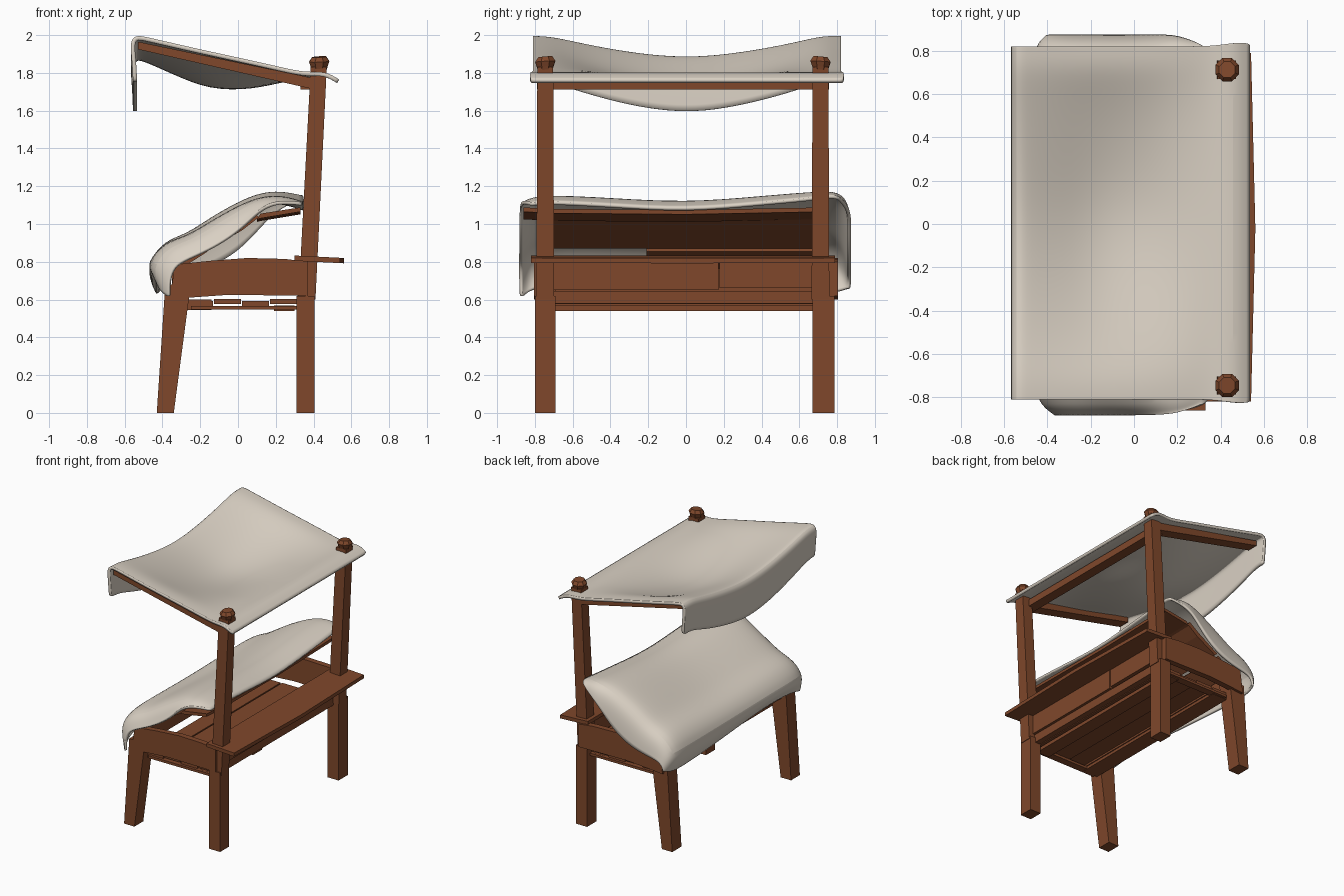
import bpy, bmesh, math


def material(name, rgb):
    m = bpy.data.materials.new(name)
    m.diffuse_color = (*rgb, 1)
    return m


WOOD = material("brown wood", (0.214, 0.064, 0.024))
CLOTH = material("cream cloth", (0.70, 0.635, 0.55))


def finish(name, bm, mat):
    bmesh.ops.recalc_face_normals(bm, faces=bm.faces)
    me = bpy.data.meshes.new(name)
    bm.to_mesh(me)
    bm.free()
    ob = bpy.data.objects.new(name, me)
    bpy.context.collection.objects.link(ob)
    me.materials.append(mat)
    return ob


def loft(name, *rings):
    """Solid through matching polygons."""
    bm = bmesh.new()
    rs = [[bm.verts.new(p) for p in r] for r in rings]
    n = len(rs[0])
    bm.faces.new(rs[0])
    bm.faces.new(rs[-1])
    for a, b in zip(rs, rs[1:]):
        for i in range(n):
            bm.faces.new((a[i], a[(i + 1) % n], b[(i + 1) % n], b[i]))
    return finish(name, bm, WOOD)


def rect(x0, x1, y0, y1, z):
    return [(x0, y0, z), (x1, y0, z), (x1, y1, z), (x0, y1, z)]


def box(name, x0, x1, y0, y1, z0, z1):
    return loft(name, rect(x0, x1, y0, y1, z0), rect(x0, x1, y0, y1, z1))


def side_prism(name, outline, y0, y1):
    """Extrude an x-z outline along y."""
    return loft(name, [(x, y0, z) for x, z in outline],
                [(x, y1, z) for x, z in outline])


def cloth(name, rows, thickness):
    """Smooth sheet through rows of points."""
    bm = bmesh.new()
    grid = [[bm.verts.new(p) for p in r] for r in rows]
    for r, s in zip(grid, grid[1:]):
        for i in range(len(r) - 1):
            bm.faces.new((r[i], r[i + 1], s[i + 1], s[i]))
    ob = finish(name, bm, CLOTH)
    sub = ob.modifiers.new("smooth", 'SUBSURF')
    sub.levels = sub.render_levels = 2
    sol = ob.modifiers.new("thickness", 'SOLIDIFY')
    sol.thickness = thickness
    sol.offset = 0
    bpy.context.view_layer.objects.active = ob
    ob.select_set(True)
    bpy.ops.object.shade_smooth_by_angle(angle=math.radians(40))
    ob.select_set(False)
    return ob


# Legs, posts, knobs, side panels and canopy arms at both ends
for side, y0, y1, yc in (("near", -0.80, -0.69, -0.745), ("far", 0.67, 0.785, 0.712)):
    s = -1 if yc < 0 else 1
    box(side + "_back_leg", 0.31, 0.405, y0, y1, 0, 0.62)
    loft(side + "_front_leg", rect(-0.43, -0.34, y0, y1, 0),
         rect(-0.385, -0.25, y0, y1, 0.68))
    loft(side + "_post", rect(0.32, 0.41, yc - 0.047, yc + 0.047, 0.60),
         rect(0.385, 0.47, yc - 0.042, yc + 0.042, 1.83))
    outline = [(-0.36, 0.60), (-0.26, 0.61), (-0.05, 0.625), (0.37, 0.62),
               (0.37, 0.80), (0.25, 0.815), (0.05, 0.82), (-0.15, 0.805),
               (-0.335, 0.785)]
    side_prism(side + "_side_panel", outline, *sorted((s * 0.805, s * 0.76)))
    side_prism(side + "_canopy_arm",
               [(-0.53, 1.925), (0.40, 1.713), (0.40, 1.772), (-0.53, 1.965)],
               yc - 0.045, yc + 0.045)
    loft(side + "_post_knob", *[
        [(0.43 + r * math.cos(a), yc + r * math.sin(a), z + 0.004 * math.cos(a + s))
         for a in [(i + 0.5) * math.tau / 8 for i in range(8)]]
        for r, z in ((0.038, 1.80), (0.048, 1.833), (0.058, 1.86), (0.04, 1.885))])

# Back rail under the canopy
box("canopy_back_rail", 0.33, 0.41, -0.74, 0.71, 1.713, 1.768)

# Counter shelf with a slightly bowed edge
shelf = [(0.30, -0.82), (0.54, -0.82), (0.56, -0.02), (0.54, 0.79), (0.30, 0.79)]
loft("counter_shelf",
     [(x, y, 0.805 - 0.05 * (x - 0.3)) for x, y in shelf],
     [(x, y, 0.833 - 0.05 * (x - 0.3)) for x, y in shelf])

# Tray walls
box("back_board_near", 0.335, 0.375, -0.76, 0.172, 0.65, 0.805)
box("back_board_far", 0.335, 0.372, 0.178, 0.76, 0.66, 0.805)
box("back_lower_board", 0.315, 0.36, -0.72, 0.70, 0.58, 0.645)
box("front_board", -0.35, -0.31, -0.78, 0.77, 0.625, 0.785)

# Tray floor planks with the beams beneath
for i in range(4):
    x = -0.275 + i * 0.148
    z = 0.567 + (i % 2) * 0.01
    box("floor_plank_%d" % (i + 1), x, x + 0.143, -0.74, 0.73, z, z + 0.025)
for i, y in enumerate((-0.73, 0.72)):
    box("floor_bearer_%d" % (i + 1), -0.25, 0.31, y - 0.03, y + 0.03, 0.548, 0.567)
box("underside_beam_back", 0.19, 0.30, -0.74, 0.73, 0.54, 0.568)
box("underside_beam_front", -0.27, -0.14, -0.74, 0.73, 0.545, 0.60)

# Sloping display boards hugging the cloth, and the ledge above them
side_prism("display_board", [(-0.17, 0.89), (-0.15, 0.87), (0.02, 0.965),
                             (0.11, 1.035), (0.09, 1.06), (0.0, 0.995)],
           -0.76, 0.74)
side_prism("lower_display_board", [(-0.31, 0.79), (-0.30, 0.765), (-0.16, 0.855),
                                   (-0.18, 0.875)], -0.21, 0.74)
ledge = [(0.10, 1.025), (0.12, 1.03), (0.33, 1.065), (0.33, 1.088), (0.12, 1.055)]
loft("display_ledge", [(x, -0.86, z) for x, z in ledge],
     [(x, -0.72, z - 0.008) for x, z in ledge],
     [(x, 0.0, z - 0.014) for x, z in ledge],
     [(x, 0.74, z) for x, z in ledge])

# Cloth draped over the display, drooping at both ends
main = [(-0.425, 0.665), (-0.45, 0.71), (-0.475, 0.79), (-0.385, 0.895),
        (-0.27, 0.915), (-0.15, 0.985), (0.0, 1.07), (0.11, 1.115),
        (0.23, 1.125), (0.345, 1.085)]
near_end = [(-0.36, 0.61), (-0.365, 0.68), (-0.345, 0.76), (-0.30, 0.80),
            (-0.18, 0.85), (-0.07, 0.91), (0.03, 0.985), (0.11, 1.07),
            (0.20, 1.12), (0.335, 1.11)]
far_end = [(-0.40, 0.655), (-0.40, 0.69), (-0.37, 0.725), (-0.30, 0.74),
           (-0.18, 0.765), (-0.06, 0.815), (0.04, 0.895), (0.12, 0.985),
           (0.20, 1.07), (0.32, 1.13)]
rows = []
for y, t, lift, hem in ((-0.875, 1, 0, 0), (-0.86, 0.75, 0, 0),
                        (-0.82, 0.25, 0.02, 0), (-0.70, 0, 0.025, 0.03),
                        (-0.4, 0, 0.01, 0.045), (0, 0, -0.015, 0.01),
                        (0.4, 0, 0.02, -0.02), (0.70, 0, 0.045, -0.035),
                        (0.81, 0.15, 0.055, -0.02), (0.85, 0.55, 0.03, 0),
                        (0.865, 1, 0, 0)):
    row = []
    for i, (a, b) in enumerate(zip(main, near_end if y < 0 else far_end)):
        pull = 0.945 if i == 9 else 1
        k = lift * min(1, max(0, i - 2) / 3) + hem * (i < 2)
        row.append((a[0] + (b[0] - a[0]) * t, y * pull,
                    a[1] + (b[1] - a[1]) * t + k))
    rows.append(row)
cloth("draped_cloth", rows, 0.018)

# Canopy cloth: slack in the middle, with a hanging flap
edge = [(-0.545, 1.755), (-0.55, 1.86), (-0.56, 1.95), (-0.545, 1.99),
        (-0.49, 1.98), (-0.34, 1.945), (-0.15, 1.902), (0.07, 1.855),
        (0.24, 1.816), (0.36, 1.79), (0.46, 1.80), (0.53, 1.755)]
sag = [0.165, 0.135, 0.12, 0.112, 0.115, 0.15, 0.19, 0.14, 0.055, 0.01, 0, 0]
rows = []
for y in (-0.81, -0.79, -0.70, -0.55, -0.35, -0.15, 0.05, 0.25, 0.45, 0.60,
          0.72, 0.80, 0.82):
    w = max(0, 1 - (abs(y) / 0.72) ** 1.6)
    rows.append([(x, y * (1.02 if i > 9 else 1), z - d * w)
                 for i, ((x, z), d) in enumerate(zip(edge, sag))])
cloth("canopy_cloth", rows, 0.022)
